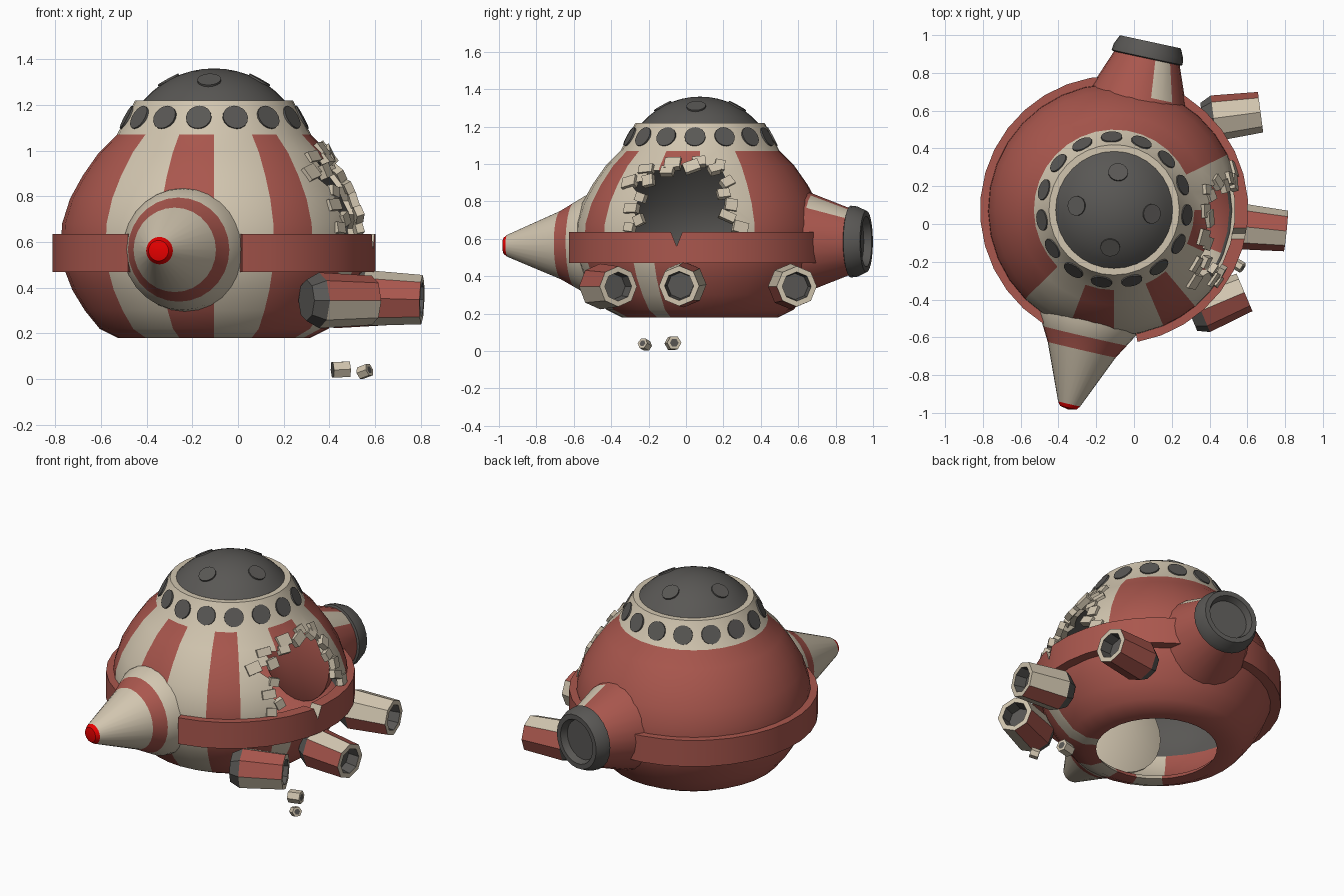
import bpy, bmesh, math, random
from mathutils import Matrix, Vector, Euler

if "Cube" in bpy.data.objects:
    bpy.data.objects.remove(bpy.data.objects["Cube"])

random.seed(4)
RED, BEIGE, DARK, TIP = range(4)
MATS = []
for name, col in (("faded_red", (0.40, 0.095, 0.075)), ("cream", (0.64, 0.56, 0.43)),
                  ("charcoal", (0.10, 0.096, 0.09)), ("signal_red", (0.85, 0.0, 0.0))):
    m = bpy.data.materials.new(name)
    m.diffuse_color = (*col, 1)
    m.use_nodes = True
    m.node_tree.nodes["Principled BSDF"].inputs["Base Color"].default_value = m.diffuse_color
    MATS.append(m)

CENTRE = Vector((-0.105, 0.075, 0))


def finish(name, bm, matrix=None, smooth=True):
    bmesh.ops.recalc_face_normals(bm, faces=bm.faces)
    me = bpy.data.meshes.new(name)
    bm.to_mesh(me)
    bm.free()
    ob = bpy.data.objects.new(name, me)
    for m in MATS:
        me.materials.append(m)
    if matrix:
        ob.matrix_world = matrix
    bpy.context.collection.objects.link(ob)
    if smooth:
        shade(ob)
    return ob


def shade(ob):
    bpy.ops.object.select_all(action='DESELECT')
    ob.select_set(True)
    bpy.context.view_layer.objects.active = ob
    bpy.ops.object.shade_smooth_by_angle(angle=math.radians(32))


def aim(pos, direction):
    """Frame at pos: local z along direction, local y up."""
    z = Vector(direction).normalized()
    x = Vector((0, 0, 1)).cross(z).normalized()
    r = Matrix((x, z.cross(x), z)).transposed().to_4x4()
    return Matrix.Translation(pos) @ r


def steps(n, start=0):
    return [start + 360 * i / n for i in range(n)]


def lathe(name, profile, angles, colour, matrix, closed=False, wrap=True, smooth=True):
    """Spin (radius, height) points; colour(i, angle) picks each face's material."""
    bm = bmesh.new()
    cols = [[bm.verts.new((r * math.cos(math.radians(a)), r * math.sin(math.radians(a)), z))
             for r, z in profile] for a in angles]
    n, k = len(angles), len(profile)
    for j in range(n if wrap else n - 1):
        nxt = angles[j + 1] if j + 1 < n else angles[0] + 360
        A, B = cols[j], cols[(j + 1) % n]
        for i in range(k if closed else k - 1):
            f = bm.faces.new((A[i], B[i], B[(i + 1) % k], A[(i + 1) % k]))
            f.material_index = colour(i, (angles[j] + nxt) / 2)
    bmesh.ops.remove_doubles(bm, verts=bm.verts, dist=1e-5)
    if not wrap:
        bmesh.ops.holes_fill(bm, edges=[e for e in bm.edges if e.is_boundary], sides=0)
    return finish(name, bm, matrix, smooth)


def prism_cutter(name, outline, x0, x1):
    bm = bmesh.new()
    f = bm.faces.new([bm.verts.new((x0, y, z)) for y, z in outline])
    ext = bmesh.ops.extrude_face_region(bm, geom=[f])
    bmesh.ops.translate(bm, vec=(x1 - x0, 0, 0),
                        verts=[v for v in ext["geom"] if isinstance(v, bmesh.types.BMVert)])
    for f in bm.faces:
        f.material_index = BEIGE
    ob = finish(name, bm, smooth=False)
    ob.hide_render = True
    return ob


def cut(ob, cutter):
    mod = ob.modifiers.new("cut", 'BOOLEAN')
    mod.operation, mod.solver, mod.object = 'DIFFERENCE', 'EXACT', cutter
    bpy.ops.object.select_all(action='DESELECT')
    bpy.context.view_layer.objects.active = ob
    ob.select_set(True)
    bpy.ops.object.modifier_apply(modifier=mod.name)
    bpy.data.objects.remove(cutter)
    shade(ob)


# Hull: striped hollow shell with an open bottom
outer = [(.345, .18), (.42, .18), (.50, .22), (.565, .30), (.62, .39), (.655, .48), (.67, .58),
         (.665, .68), (.63, .79), (.575, .89), (.505, .99), (.425, 1.07), (.345, 1.22)]
inner = [(.30, 1.22), (.37, 1.07), (.46, .98), (.53, .88), (.59, .78), (.625, .68), (.63, .58),
         (.61, .48), (.57, .39), (.52, .31), (.46, .25), (.37, .215)]
UPPER = ((-135, -111), (-90, -67), (-50, -25), (0, 26))
LOWER = ((-135, -111), (-90, -67), (-33, -22))


def hull_colour(i, a):
    if i in (11, 12):
        return BEIGE
    if 13 <= i < 20:
        return DARK
    stripes = UPPER if 5 <= i < 11 else LOWER
    return BEIGE if any(lo < a < hi for lo, hi in stripes) else RED


bounds = [-135, -111, -90, -67, -50, -33, -25, -22, 0, 26, 225]
hull_angles = []
for lo, hi in zip(bounds, bounds[1:]):
    n = max(1, round((hi - lo) / 11))
    hull_angles += [lo + (hi - lo) * i / n for i in range(n)]
at_centre = Matrix.Translation(CENTRE)
hull = lathe("hull", outer + inner, hull_angles, hull_colour, at_centre, closed=True)

# Jagged breach in the right side
breach = [(-.34, .55), (-.30, .66), (-.25, .70), (-.29, .76), (-.24, .82), (-.30, .90), (-.20, .91),
          (-.21, .97), (-.10, .96), (-.07, 1.0), (.03, .985), (.07, 1.01), (.15, .97), (.18, .99),
          (.22, .90), (.20, .84), (.24, .78), (.22, .72), (.29, .66), (.28, .55)]
cut(hull, prism_cutter("breach_cutter", breach, .12, .95))


def hull_radius(z):
    for (r0, z0), (r1, z1) in zip(outer[1:], outer[2:]):
        if z0 <= z <= z1:
            return r0 + (r1 - r0) * (z - z0) / (z1 - z0)


# Broken plate chips along the breach edge
for n, (y, z) in enumerate(breach[1:-1]):
    dy = y - CENTRE.y
    x = CENTRE.x + math.sqrt(hull_radius(z) ** 2 - dy * dy)
    bm = bmesh.new()
    bmesh.ops.create_cube(bm, size=1)
    bmesh.ops.scale(bm, vec=(.035, random.uniform(.05, .09), random.uniform(.045, .07)), verts=bm.verts)
    for f in bm.faces:
        f.material_index = BEIGE
    tilt = -math.atan2(z - .58, .65)
    rot = Euler((random.uniform(-.5, .5), tilt + random.uniform(-.2, .2),
                 math.atan2(dy, x - CENTRE.x)), 'XYZ')
    finish(f"hull_chip_{n}", bm, Matrix.Translation((x - .005, y, z)) @ rot.to_matrix().to_4x4(), False)

# Belt ring, open at the nose and cracked at the breach
belt = lathe("belt_ring", [(.64, .47), (.71, .47), (.71, .635), (.64, .635)],
             [-80 + 318 * i / 30 for i in range(31)], lambda i, a: RED, at_centre, True, False)
cut(belt, prism_cutter("crack_cutter", [(-.09, .66), (-.05, .56), (-.01, .66)], .4, .8))

# Top dome with shallow round dimples
R, base = .413, 1.36 - .413
dome = [(0, 1.2), (.31, 1.2)] + [(R * math.sin(t), base + R * math.cos(t))
                                 for t in [math.radians(48.6) * (1 - i / 7) for i in range(8)]]
lathe("top_dome", dome, steps(32), lambda i, a: DARK, at_centre)


def disc(name, radius, ang, r, z, nr, nz):
    c, s = math.cos(math.radians(ang)), math.sin(math.radians(ang))
    lathe(name, [(0, -.015), (radius, -.015), (radius, .005), (0, .005)], steps(16), lambda i, a: DARK,
          aim(CENTRE + Vector((r * c, r * s, z)), (nr * c, nr * s, nz)))


for n in range(4):
    disc(f"dome_dimple_{n}", .052, -6 + 90 * n, .2, base + .361, .2, .361)

# Round windows around the collar
for n in range(15):
    disc(f"window_{n}", .056, -4 + 24 * n, .385, 1.145, .15, .08)

# Nose cone with red band and bright tip
nose = [(0, .4), (.28, .5), (.265, .62), (.228, .685), (.185, .76), (.06, 1.055), (.045, 1.075), (0, 1.085)]
lathe("nose_cone", nose, steps(28), lambda i, a: RED if i == 3 else TIP if i >= 5 else BEIGE,
      aim(CENTRE + Vector((0, 0, .575)), (-.226, -.974, -.012)))

# Rear thruster with one cream stripe and a dark recessed end
thruster = [(0, .4), (.29, .5), (.255, .62), (.178, .82), (.192, .825), (.188, .86), (.165, .91),
            (.135, .91), (.12, .87), (0, .87)]
lathe("rear_thruster", thruster, steps(24),
      lambda i, a: DARK if i >= 3 else BEIGE if i == 2 and 105 < a < 135 else RED,
      aim(CENTRE + Vector((0, 0, .585)), (.211, .977, 0)))

# Side nozzles: eight-sided tubes with painted panels
tube = [(0, 0), (.09, 0), (.122, .06), (.108, .31), (.078, .31), (.07, .24), (0, .24)]
for n, (end, d, panels) in enumerate((((.67, .592, .345), (.99, .13, 0), "BBRRRRRB"),
                                      ((.805, -.037, .348), (.995, -.1, -.03), "BRRBRBBR"),
                                      ((.585, -.362, .345), (.92, .39, 0), "RRBBRRBB"))):
    d = Vector(d).normalized()

    def panel_colour(i, a, panels=panels):
        if i in (2, 3):
            return BEIGE if i == 3 or panels[int((a - 90) // 45) % 8] == "B" else RED
        return DARK
    lathe(f"side_nozzle_{n}", tube, steps(8), panel_colour, aim(Vector(end) - d * .31, d), smooth=False)

# Two fallen fragments on the ground
for n, (pos, d, r, h) in enumerate((((.45, -.07, .042), (1, .2, .05), .039, .075),
                                    ((.555, -.22, .034), (.8, -.5, .3), .03, .05))):
    lathe(f"fragment_{n}", [(0, -h / 2), (r, -h / 2), (r, h / 2), (r * .6, h / 2), (0, h / 2)], steps(6),
          lambda i, a: DARK if i == 3 or i == 0 else BEIGE, aim(pos, d), smooth=False)
